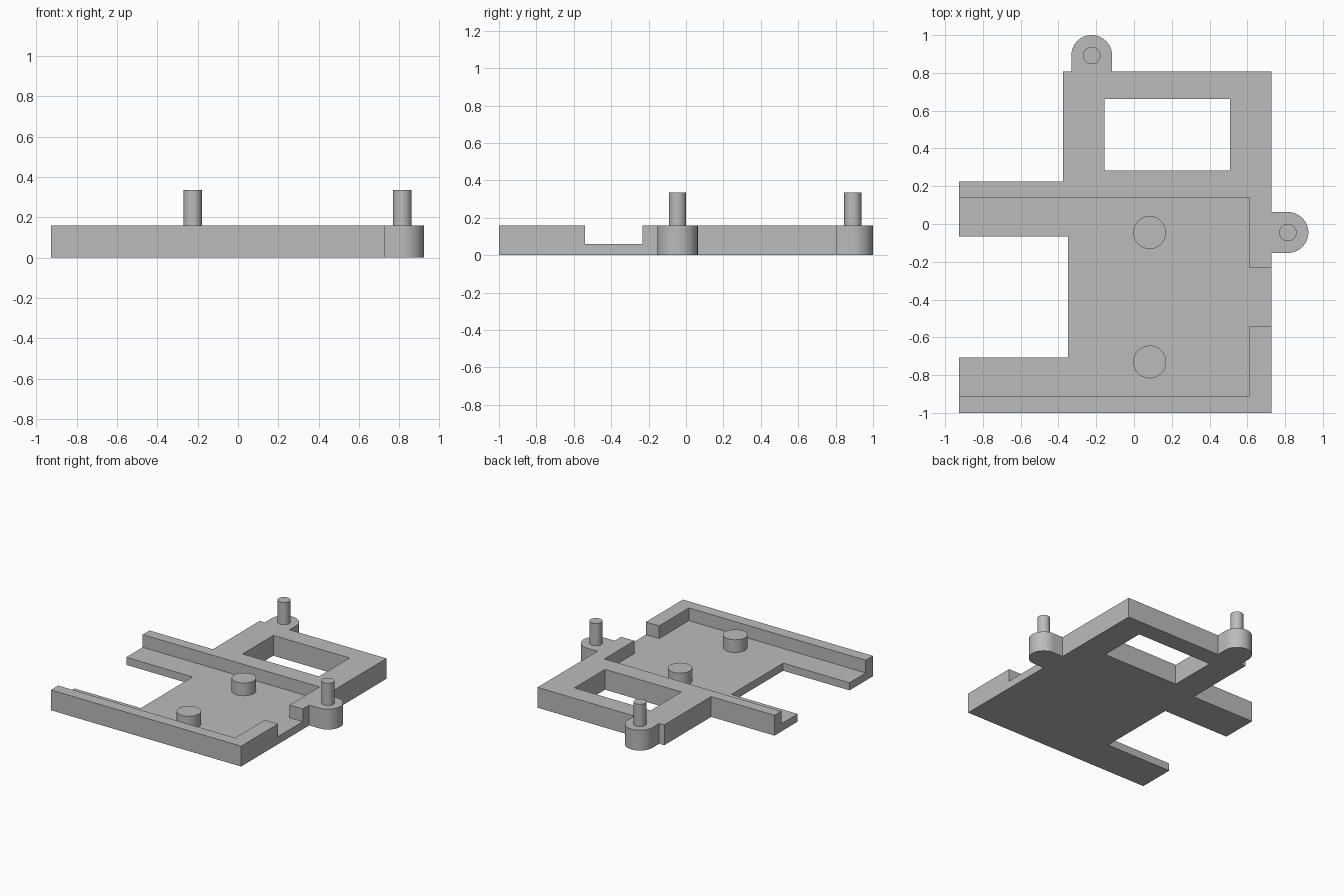
import bpy, bmesh, math

cube = bpy.data.objects.get("Cube")
if cube:
    bpy.data.objects.remove(cube, do_unlink=True)

FLOOR, TOP, PEG_TOP = 0.06, 0.16, 0.335
LUG_R, PEG_R, STUD_R = 0.108, 0.046, 0.087
BACK_LUG, SIDE_LUG = (-0.224, 0.892), (0.815, -0.045)

grey = bpy.data.materials.new("plain grey")
grey.use_nodes = True
colour = (0.5, 0.5, 0.5, 1)
grey.diffuse_color = colour
grey.node_tree.nodes["Principled BSDF"].inputs["Base Color"].default_value = colour


def arc(centre, radius, start, end, steps=32):
    angles = [math.radians(start + (end - start) * i / steps) for i in range(steps + 1)]
    return [(centre[0] + radius * math.cos(a), centre[1] + radius * math.sin(a)) for a in angles]


def prism(name, outline, z0, z1):
    """Extrude a counter-clockwise outline from z0 to z1."""
    bm = bmesh.new()
    face = bm.faces.new([bm.verts.new((x, y, z0)) for x, y in outline])
    top = bmesh.ops.extrude_face_region(bm, geom=[face])["geom"]
    bmesh.ops.translate(bm, vec=(0, 0, z1 - z0),
                        verts=[v for v in top if isinstance(v, bmesh.types.BMVert)])
    bmesh.ops.recalc_face_normals(bm, faces=bm.faces)
    mesh = bpy.data.meshes.new(name)
    bm.to_mesh(mesh)
    bm.free()
    mesh.materials.append(grey)
    obj = bpy.data.objects.new(name, mesh)
    bpy.context.collection.objects.link(obj)
    return obj


def activate(obj):
    bpy.ops.object.select_all(action='DESELECT')
    obj.select_set(True)
    bpy.context.view_layer.objects.active = obj


def smooth(obj):
    activate(obj)
    bpy.ops.object.shade_smooth_by_angle(angle=math.radians(30))


def cut(target, cutter):
    mod = target.modifiers.new(cutter.name, 'BOOLEAN')
    mod.operation, mod.solver, mod.object = 'DIFFERENCE', 'EXACT', cutter
    activate(target)
    bpy.ops.object.modifier_apply(modifier=mod.name)
    bpy.data.objects.remove(cutter, do_unlink=True)


# Base plate: two arms on the right, a frame at the back and two round lugs
left, right, frame, step = 0.727, -0.927, -0.376, -0.35
back = 0.807
outline = [(right, -1), (left, -1), (left, SIDE_LUG[1] - LUG_R)]
outline += arc(SIDE_LUG, LUG_R, -90, 90)
outline += [(left, SIDE_LUG[1] + LUG_R), (left, back), (BACK_LUG[0] + LUG_R, back)]
outline += arc(BACK_LUG, LUG_R, 0, 180)
outline += [(BACK_LUG[0] - LUG_R, back), (frame, back), (frame, 0.224), (right, 0.224),
            (right, -0.065), (step, -0.065), (step, -0.708), (right, -0.708)]
plate = prism("base_plate", outline, 0, TOP)

# Recessed tray, open at the arm ends and through a gap in the left rim
cut(plate, prism("tray_cutter", [
    (-1.2, -0.91), (0.612, -0.91), (0.612, -0.54), (0.78, -0.54),
    (0.78, -0.233), (0.612, -0.233), (0.612, 0.14), (-1.2, 0.14)], FLOOR, 0.3))

# Rectangular window in the frame
cut(plate, prism("window_cutter", [
    (-0.157, 0.282), (0.507, 0.282), (0.507, 0.663), (-0.157, 0.663)], -0.1, 0.3))
smooth(plate)

# Upright pegs on the lugs and short studs on the tray floor
for name, centre, radius, z0, z1 in (
        ("back_peg", BACK_LUG, PEG_R, TOP, PEG_TOP),
        ("side_peg", SIDE_LUG, PEG_R, TOP, PEG_TOP),
        ("back_stud", (0.083, -0.045), STUD_R, FLOOR, TOP),
        ("front_stud", (0.083, -0.73), STUD_R, FLOOR, TOP)):
    smooth(prism(name, arc(centre, radius, 0, 360, 48)[:-1], z0, z1))
